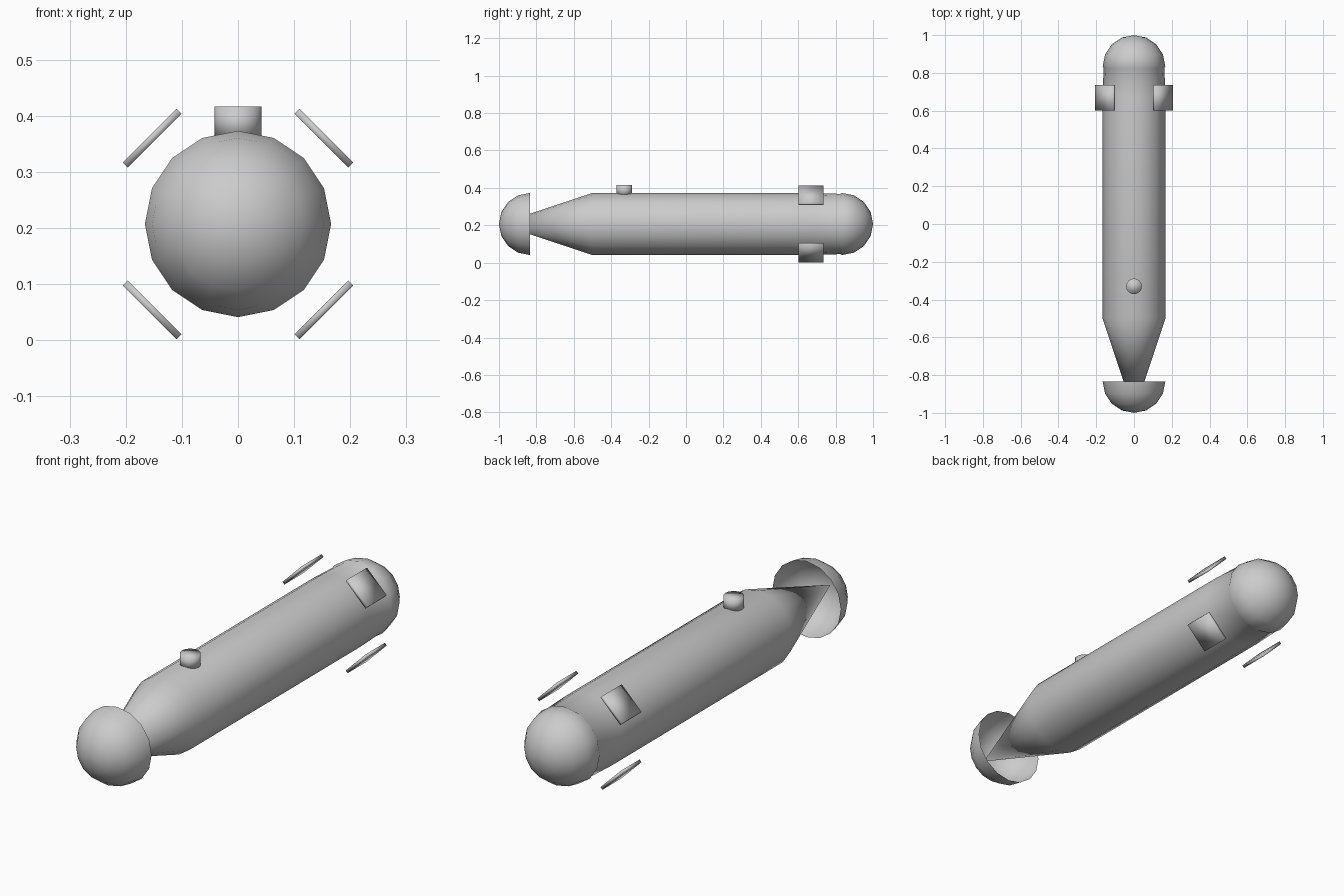
import bpy, bmesh
from math import sin, cos, pi, radians
from mathutils import Matrix

if "Cube" in bpy.data.objects:
    bpy.data.objects.remove(bpy.data.objects["Cube"])

R, ZC, SIDES = 0.166, 0.207, 16


def finish(name, bm):
    bmesh.ops.recalc_face_normals(bm, faces=bm.faces)
    me = bpy.data.meshes.new(name)
    bm.to_mesh(me)
    bm.free()
    me.polygons.foreach_set("use_smooth", [True] * len(me.polygons))
    ob = bpy.data.objects.new(name, me)
    bpy.context.collection.objects.link(ob)
    return ob


def revolve(name, profile):
    """Revolve (radius, y) points round the hull axis."""
    bm = bmesh.new()
    rings = []
    for r, y in profile:
        if r < 1e-5:
            rings.append([bm.verts.new((0, y, ZC))] * SIDES)
        else:
            rings.append([bm.verts.new((r * sin(2 * pi * i / SIDES), y,
                                        ZC + r * cos(2 * pi * i / SIDES)))
                          for i in range(SIDES)])
    for a, b in zip(rings, rings[1:]):
        for i in range(SIDES):
            j = (i + 1) % SIDES
            bm.faces.new(list(dict.fromkeys((a[i], a[j], b[j], b[i]))))
    return finish(name, bm)


# Hull: open nose bell, turning back at its pole into the long cone,
# then the straight body and the rounded tail
dome = [(R * cos(i * pi / 8), R * sin(i * pi / 8)) for i in range(5)]
bell = [(r, -(1 - R) - d) for r, d in dome]
tail = [(r, (1 - R) + d) for r, d in dome]
revolve("hull", bell + [(R, -0.5), (R, 0.68), (0.161, 0.825)] + tail)

# Hatch on top of the hull
bm = bmesh.new()
bmesh.ops.create_cone(bm, cap_ends=True, segments=16, radius1=0.0415,
                      radius2=0.0415, depth=0.056,
                      matrix=Matrix.Translation((0, -0.33, 0.388)))
finish("hatch", bm)

# Four detached fin plates, tangent to the hull at the diagonals
for i, side in enumerate(("upper_right", "upper_left", "lower_left", "lower_right")):
    bm = bmesh.new()
    place = (Matrix.Translation((0, 0.668, ZC))
             @ Matrix.Rotation(-radians(45 + 90 * i), 4, 'Y')
             @ Matrix.Translation((0.2165, 0, 0))
             @ Matrix.Diagonal((0.013, 0.134, 0.135, 1)))
    bmesh.ops.create_cube(bm, size=1, matrix=place)
    finish("fin_" + side, bm)
